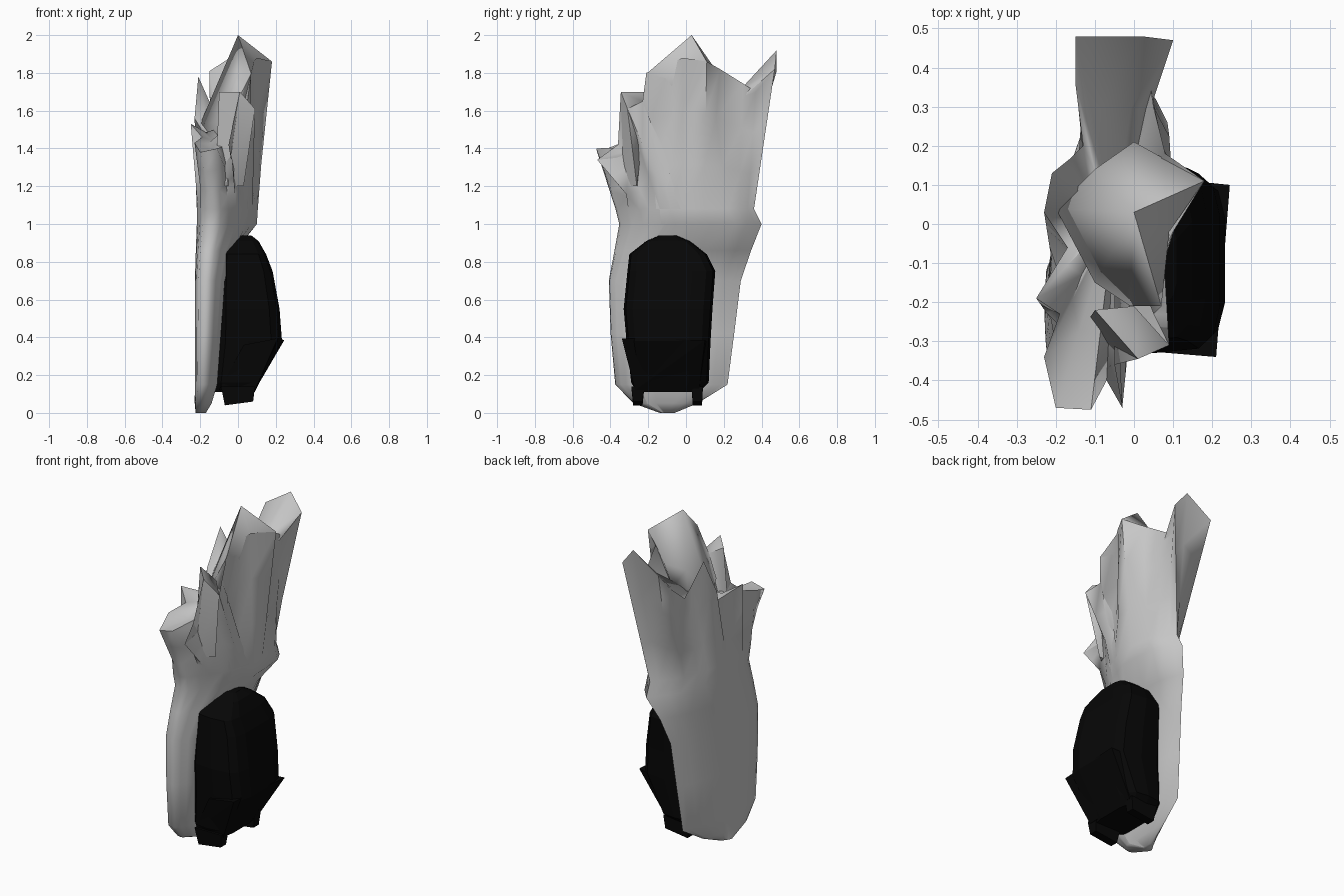
import bpy, bmesh, math
from mathutils import Vector

if "Cube" in bpy.data.objects:
    bpy.data.objects.remove(bpy.data.objects["Cube"])


def material(name, value):
    m = bpy.data.materials.new(name)
    m.use_nodes = True
    col = (value, value, value, 1)
    m.diffuse_color = col
    bsdf = m.node_tree.nodes["Principled BSDF"]
    bsdf.inputs["Base Color"].default_value = col
    bsdf.inputs["Roughness"].default_value = 0.8
    return m


GREY = material("pale grey", 0.57)
BLACK = material("black", 0.002)


def finish(bm, name, mat, angle=0):
    bmesh.ops.recalc_face_normals(bm, faces=bm.faces)
    me = bpy.data.meshes.new(name)
    bm.to_mesh(me)
    bm.free()
    me.materials.append(mat)
    ob = bpy.data.objects.new(name, me)
    bpy.context.collection.objects.link(ob)
    if angle:
        bpy.ops.object.select_all(action='DESELECT')
        ob.select_set(True)
        bpy.context.view_layer.objects.active = ob
        bpy.ops.object.shade_smooth_by_angle(angle=math.radians(angle))
    return ob


def round_box(section, count, power):
    """Rounded-box outline from (z, x0, x1, y0, y1)."""
    z, x0, x1, y0, y1 = section

    def axis(lo, hi, c):
        return (lo + hi) / 2 + (hi - lo) / 2 * math.copysign(abs(c) ** power, c)
    turns = [math.tau * (i + .5) / count for i in range(count)]
    return [Vector((axis(x0, x1, math.cos(a)), axis(y0, y1, math.sin(a)), z)) for a in turns]


def loft(name, rings, mat, angle=0, top=None):
    bm = bmesh.new()
    rows = [[bm.verts.new(p) for p in r] for r in rings]
    n = len(rows[0])
    for a, b in zip(rows, rows[1:]):
        for i in range(n):
            j = (i + 1) % n
            bm.faces.new((a[i], a[j], b[j], b[i]))
    bm.faces.new(rows[0][::-1])
    if top is None:
        bm.faces.new(rows[-1])
    else:
        c = bm.verts.new(top)
        for i in range(n):
            bm.faces.new((rows[-1][i], rows[-1][(i + 1) % n], c))
    return finish(bm, name, mat, angle)


def hull(name, points, mat, angle=0):
    bm = bmesh.new()
    for p in points:
        bm.verts.new(p)
    bmesh.ops.convex_hull(bm, input=bm.verts)
    loose = [v for v in bm.verts if not v.link_faces]
    bmesh.ops.delete(bm, geom=loose, context='VERTS')
    return finish(bm, name, mat, angle)


# Unit outlines of the wrap, counterclockwise from the middle of +x
LOW = [(1, .5), (1, .82), (.82, 1), (.42, .78), (.1, .47), (0, .22), (.09, .03), (.5, 0), (1, .15)]
WAIST = [(1, .5), (.95, .85), (.65, 1), (.3, .82), (.06, .52), (0, .25), (.08, .03), (.35, 0), (.78, .25)]


def outline_point(u, z, x0, x1, y0, y1, mix):
    """Point at position u (0 to 9) on an outline blended from LOW to WAIST."""
    corners = [Vector(a).lerp(Vector(b), mix) for a, b in zip(LOW, WAIST)]
    i = int(u) % 9
    p = corners[i].lerp(corners[(i + 1) % 9], u % 1)
    return Vector((x0 + (x1 - x0) * p.x, y0 + (y1 - y0) * p.y, z))


# Pleated tips around the rim: outline position, then tip x, y, z
tips = [
    (8.2, .07, -.21, 1.80), (8.6, .07, -.08, 1.85), (9.0, .10, -.02, 1.88), (9.4, .18, .11, 1.86),
    (9.9, .08, .18, 1.82), (10.3, .05, .30, 1.745), (10.7, .04, .37, 1.70), (11.0, .10, .47, 1.82),
    (11.3, .02, .48, 1.92), (11.7, -.15, .48, 1.81), (12.1, -.15, .36, 1.68), (12.5, -.13, .20, 1.56),
    (12.8, -.16, .17, 1.64), (13.1, -.21, .13, 1.78), (13.5, -.23, .03, 1.56), (13.9, -.17, -.06, 1.46),
    (14.3, -.25, -.19, 1.53), (14.7, -.19, -.23, 1.46), (15.1, -.23, -.34, 1.43), (15.7, -.20, -.47, 1.38),
    (16.1, -.11, -.475, 1.40), (16.4, -.07, -.40, 1.30), (16.7, -.03, -.47, 1.34), (17.0, -.05, -.36, 1.42),
    (17.3, .01, -.345, 1.70), (17.6, .09, -.31, 1.61), (17.9, .05, -.23, 1.65),
]
valleys = {1, 4, 11, 15, 17, 21, 26}
rim = [Vector(t[1:]) for t in tips]

# Wrap sections: z, x0, x1, y0, y1, outline blend
bag = [
    (.00, -.225, -.17, -.14, -.06, 0), (.05, -.23, -.14, -.28, .06, 0), (.15, -.23, -.11, -.38, .22, 0),
    (.42, -.23, -.09, -.405, .255, 0), (.70, -.23, -.07, -.415, .29, 0), (.86, -.225, -.01, -.385, .345, .5),
    (1.0, -.22, .10, -.36, .40, 1), (1.08, -.22, .105, -.38, .36, 1),
]
rings = [[outline_point(t[0], *s) for t in tips] for s in bag]
waist = rings[-1]
for f, tuck in ((.3, .08), (.65, .18)):
    row = []
    for i, (w, t) in enumerate(zip(waist, rim)):
        p = w.lerp(t, f)
        row.append(p.lerp(Vector((-.06, 0, p.z)), tuck) if i in valleys else p)
    rings.append(row)
rings.append(rim)

# Folded mouth: the rim turns inward to the centre
centre = Vector((-.05, .02, 1.52))
rings.append([p.lerp(centre, .4) - Vector((0, 0, .04)) for p in rim])
loft("crumpled_wrap", rings, GREY, 80, top=centre)

# Peaked middle fold, its roof falling toward -x
peak = [Vector(p) for p in (
    (.07, -.21, 1.795), (.09, -.02, 1.875), (.18, .11, 1.86), (.00, .21, 1.74), (-.10, .14, 1.70),
    (-.20, .04, 1.53), (-.10, -.15, 1.54), (-.01, -.21, 1.64))]
low = [p.lerp(Vector((-.04, 0, 1.2)), .3) for p in peak]
loft("peak_fold", [low, peak], GREY, 80, top=(0, .03, 2.0))

# Slanted front fold
hull("front_fold", [(.01, -.345, 1.70), (.09, -.31, 1.61), (.00, -.21, 1.64), (-.10, -.22, 1.70),
                    (.03, -.26, 1.2), (-.12, -.25, 1.2), (-.06, -.33, 1.2)], GREY, 50)

# Dark shell on the side
shell = [
    (.11, -.13, .09, -.26, .07), (.16, -.13, .115, -.29, .12), (.38, -.125, .235, -.315, .13),
    (.55, -.12, .222, -.33, .14), (.75, -.11, .185, -.31, .155), (.84, -.10, .15, -.30, .11),
    (.91, -.09, .11, -.21, .02), (.94, -.07, .07, -.14, -.05),
]
loft("dark_shell", [round_box(s, 14, .48) for s in shell], BLACK)

# Pointed lower lip of the shell
hull("shell_lip", [(.21, -.34, .395), (.03, -.325, .36), (.245, .10, .385), (.05, .12, .36),
                   (.09, -.27, .12), (-.10, -.27, .12), (.09, .07, .13), (-.10, .07, .13)], BLACK)

# Two short feet
for name, y0, y1 in (("front_foot", -.29, -.22), ("back_foot", .03, .09)):
    mid = (y0 + y1) / 2
    hull(name, [(x, y, .14) for x in (-.09, .09) for y in (y0, y1)]
         + [(x, mid + d, z) for x, z in ((-.07, .04), (.08, .06)) for d in (-.025, .025)], BLACK)
